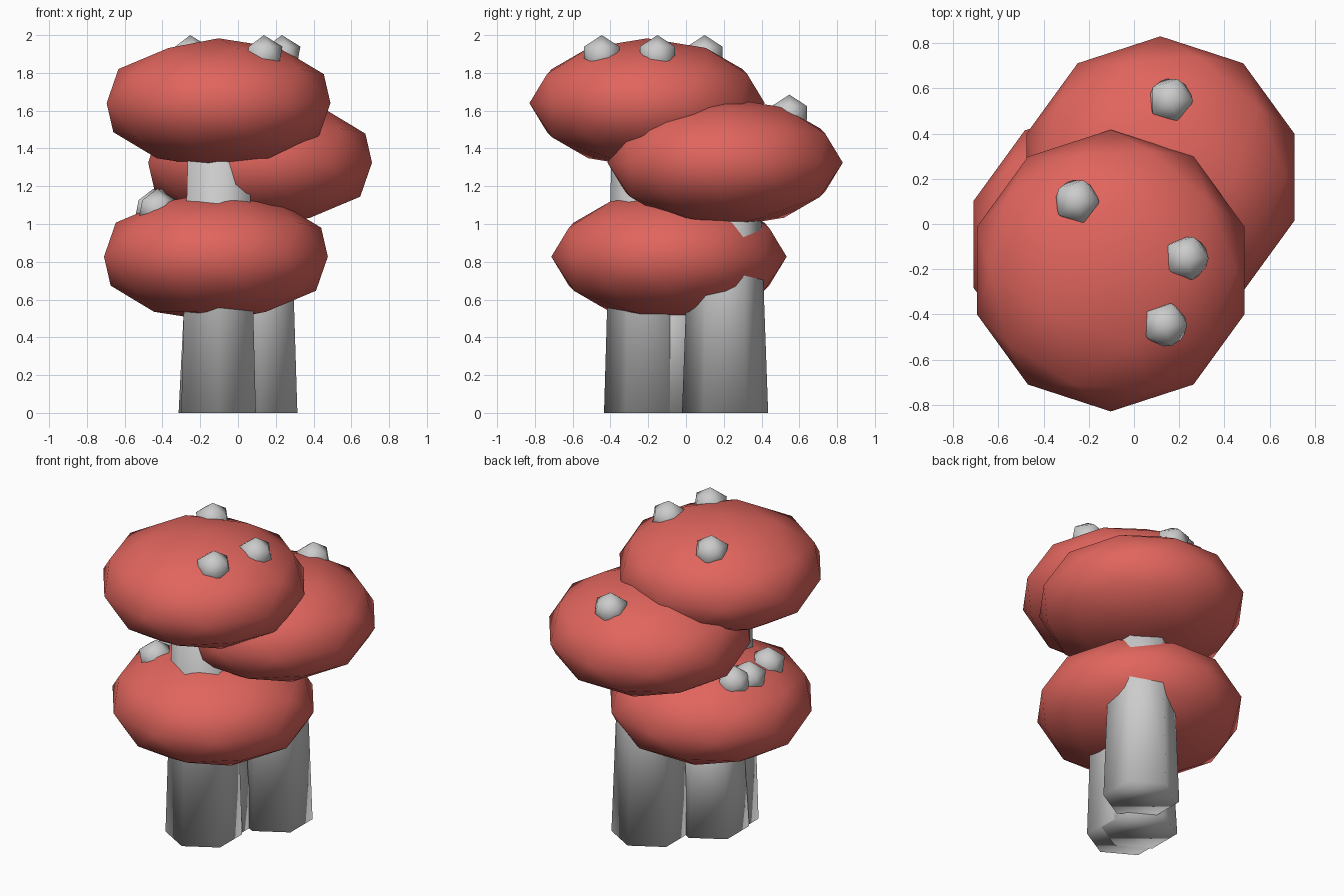
import bpy

if "Cube" in bpy.data.objects:
    bpy.data.objects.remove(bpy.data.objects["Cube"])

CAP_R, CAP_H, SPOT_R = 0.623, 0.343, 0.11

red = bpy.data.materials.new("cap_red")
red.diffuse_color = (0.75, 0.13, 0.11, 1)
red.use_nodes = True
red.node_tree.nodes["Principled BSDF"].inputs["Base Color"].default_value = red.diffuse_color


def finish(name, mat=None):
    ob = bpy.context.object
    ob.name = name
    if mat:
        ob.data.materials.append(mat)
    bpy.ops.object.shade_smooth()
    return ob


def mushroom(name, x, y, z, spots):
    # tapered six-sided stem running up into the cap
    bpy.ops.mesh.primitive_cone_add(vertices=6, radius1=0.228, radius2=0.18,
                                    depth=z, location=(x, y, z / 2))
    finish(name + "_stem")
    # flattened cap
    bpy.ops.mesh.primitive_ico_sphere_add(subdivisions=2, radius=1, location=(x, y, z))
    bpy.context.object.scale = (CAP_R, CAP_R, CAP_H)
    bpy.ops.object.transform_apply(location=False, rotation=False, scale=True)
    finish(name + "_cap", red)
    # spots sunk into the cap top
    for i, (dx, dy) in enumerate(spots):
        bpy.ops.mesh.primitive_ico_sphere_add(subdivisions=1, radius=SPOT_R,
                                              location=(x + dx, y + dy, z + 0.25))
        finish(f"{name}_spot_{i + 1}")


mushroom("short_mushroom", -0.117, -0.09, 0.827,
         [(-0.31, -0.15), (-0.29, 0.18), (-0.33, 0.075)])
mushroom("middle_mushroom", 0.117, 0.207, 1.325, [(0.045, 0.34)])
mushroom("tall_mushroom", -0.103, -0.206, 1.64,
         [(0.24, -0.24), (-0.15, 0.305), (0.335, 0.055)])
